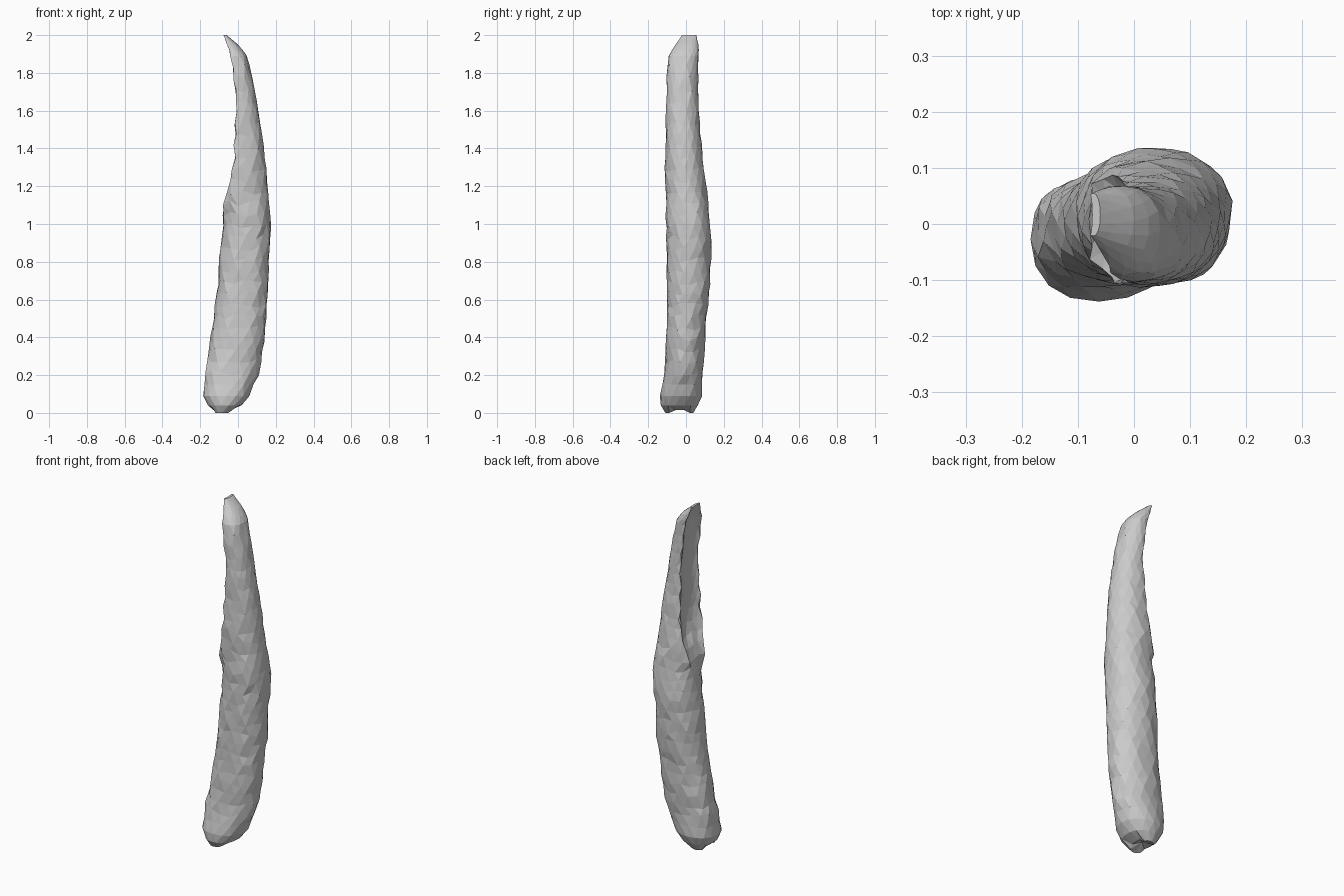
import bpy, bmesh, math, random

if "Cube" in bpy.data.objects:
    bpy.data.objects.remove(bpy.data.objects["Cube"])

random.seed(4)

# Silhouette of the piece: (z, x min, x max, y min, y max)
PROFILE = [
    (0.01, -0.13, -0.04, -0.11, 0.04),
    (0.04, -0.16, 0.02, -0.135, 0.065),
    (0.09, -0.185, 0.06, -0.14, 0.085),
    (0.20, -0.18, 0.105, -0.12, 0.09),
    (0.29, -0.165, 0.13, -0.108, 0.095),
    (0.50, -0.13, 0.15, -0.105, 0.11),
    (0.70, -0.107, 0.162, -0.105, 0.13),
    (0.90, -0.09, 0.168, -0.105, 0.137),
    (1.00, -0.083, 0.178, -0.105, 0.132),
    (1.10, -0.08, 0.17, -0.108, 0.12),
    (1.20, -0.055, 0.16, -0.11, 0.108),
    (1.33, -0.03, 0.147, -0.112, 0.092),
    (1.50, -0.022, 0.127, -0.108, 0.075),
    (1.65, -0.015, 0.098, -0.105, 0.067),
    (1.80, -0.028, 0.072, -0.102, 0.064),
    (1.90, -0.045, 0.045, -0.09, 0.07),
    (1.95, -0.06, 0.00, -0.055, 0.066),
    (2.00, -0.078, -0.06, -0.022, 0.055),
]
SIDES = 16


def section(z):
    for a, b in zip(PROFILE, PROFILE[1:]):
        if z <= b[0]:
            t = (z - a[0]) / (b[0] - a[0])
            return [p + (q - p) * t for p, q in zip(a[1:], b[1:])]
    return PROFILE[-1][1:]


def ring(bm, z, shift, rough):
    x0, x1, y0, y1 = section(z)
    # the upper part has a flat, slightly hollow face on the left
    flat = min(1, max(0, (z - 1.05) / 0.2))
    cut = 1 - 0.65 * flat
    verts = []
    for i in range(SIDES):
        a = 2 * math.pi * (i + shift) / SIDES
        c, s = math.cos(a), math.sin(a)
        c = math.copysign(abs(c) ** 0.9, c)
        s = math.copysign(abs(s) ** 0.9, s)
        x = x0 + (x1 - x0) * (max(c, -cut) + cut) / (1 + cut)
        if c < -cut:
            x += 0.2 * (x1 - x0) * flat * (-c - cut) / 0.65
        y = (y0 + y1) / 2 + (y1 - y0) / 2 * s
        k = 1 + random.uniform(-rough, rough * 0.5)
        mx, my = (x0 + x1) / 2, (y0 + y1) / 2
        dz = random.uniform(-0.015, 0.015) if 0.15 < z < 1.88 else 0
        verts.append(bm.verts.new((mx + (x - mx) * k, my + (y - my) * k, z + dz)))
    return verts


# Rough faceted body lofted through the sections
bm = bmesh.new()
levels = [0.01, 0.04, 0.09, 0.15] + [0.21 + 0.06 * i for i in range(28)] + [1.89, 1.92, 1.95, 1.98, 2.0]
rings = [ring(bm, z, 0.5 * (n % 2), 0.05 if 0.1 < z < 1.9 else 0.02)
         for n, z in enumerate(levels)]
for n, (lo, hi) in enumerate(zip(rings, rings[1:])):
    for i in range(SIDES):
        j = (i + 1) % SIDES
        if n % 2 == 0:
            bm.faces.new((lo[i], lo[j], hi[i]))
            bm.faces.new((lo[j], hi[j], hi[i]))
        else:
            bm.faces.new((lo[i], lo[j], hi[j]))
            bm.faces.new((lo[i], hi[j], hi[i]))

# Dented foot and closed tip
foot = bm.verts.new((-0.08, -0.03, 0.025))
tip = bm.verts.new((-0.07, 0.02, 2.0))
for i in range(SIDES):
    j = (i + 1) % SIDES
    bm.faces.new((foot, rings[0][j], rings[0][i]))
    bm.faces.new((tip, rings[-1][i], rings[-1][j]))
for v in rings[0]:
    v.co.z = 0.0 if abs(v.co.y + 0.03) > 0.04 else 0.015

bmesh.ops.recalc_face_normals(bm, faces=bm.faces)
mesh = bpy.data.meshes.new("stick_body")
bm.to_mesh(mesh)
bm.free()
bpy.context.collection.objects.link(bpy.data.objects.new("stick_body", mesh))
